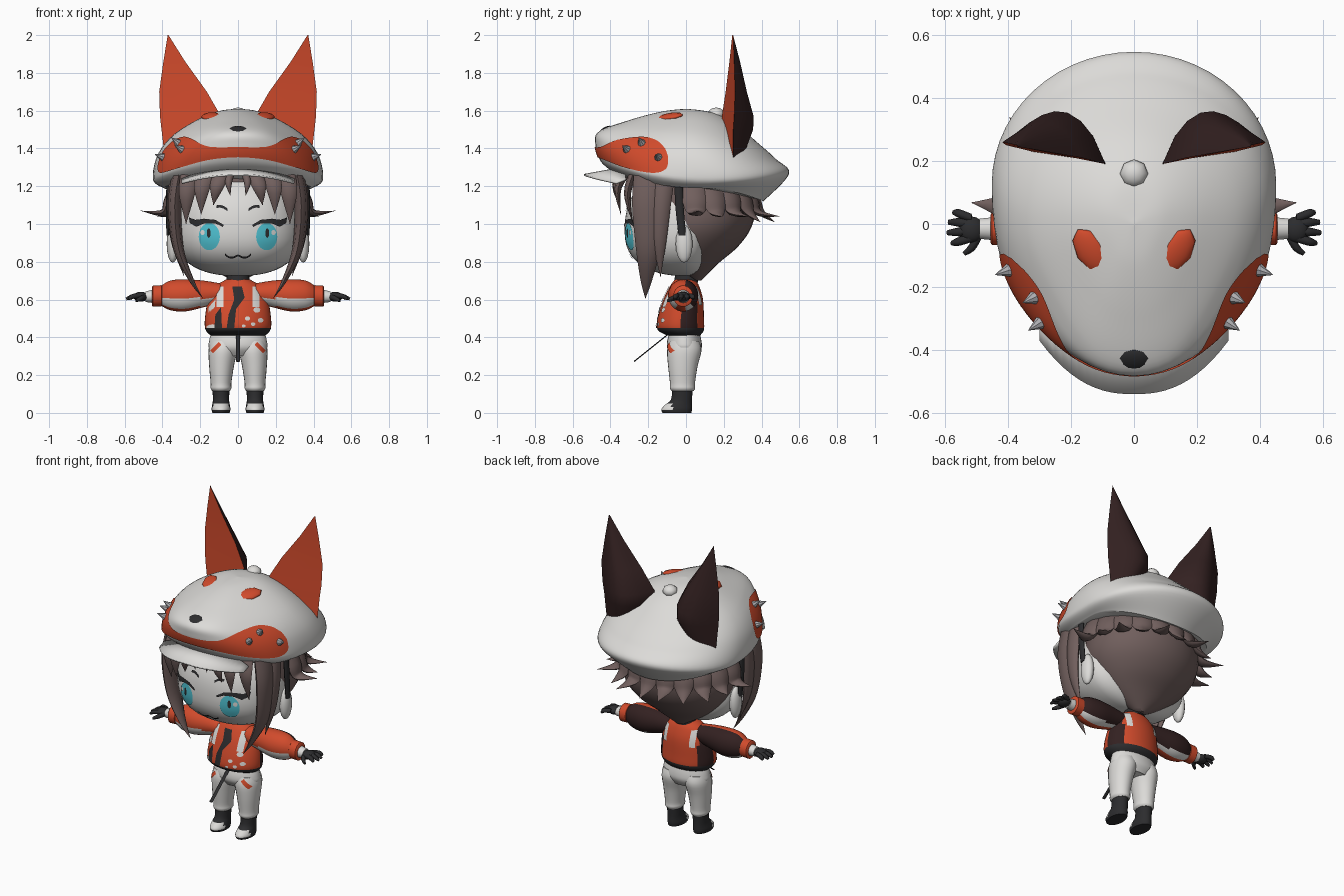
import bpy, bmesh, math
from math import sin, cos, pi, radians
from mathutils import Vector as V

if "Cube" in bpy.data.objects:
    bpy.data.objects.remove(bpy.data.objects["Cube"])

def mat(name, *c):
    m = bpy.data.materials.new(name)
    m.diffuse_color = (*c, 1)
    m.use_nodes = True
    m.node_tree.nodes["Principled BSDF"].inputs["Base Color"].default_value = m.diffuse_color
    return m
WHITE = mat("white", .72, .71, .69)
RED = mat("orange_red", .64, .07, .025)
MAROON = mat("dark_maroon", .033, .015, .015)
HAIR = mat("hair_brown", .165, .115, .11)
BLACK = mat("black", .025, .025, .027)
CYAN = mat("eye_cyan", .08, .55, .66)
SILVER = mat("silver", .42, .42, .44)

# ---- helpers ----
def obj(name, verts, faces, mats, angle=40, rule=None, out=None):
    bm = bmesh.new()
    vs = [bm.verts.new(v) for v in verts]
    for f in faces:
        bm.faces.new([vs[i] for i in f])
    bm.normal_update()
    if out is None:
        bmesh.ops.recalc_face_normals(bm, faces=bm.faces)
    elif sum((f.normal.dot(V(out)) for f in bm.faces)) < 0:
        bmesh.ops.reverse_faces(bm, faces=bm.faces)
    me = bpy.data.meshes.new(name)
    bm.to_mesh(me)
    bm.free()
    mats = mats if isinstance(mats, list) else [mats]
    for m in mats:
        me.materials.append(m)
    for p in me.polygons:
        p.use_smooth = True
        if rule:
            p.material_index = rule(p.center, p.normal)
    me.set_sharp_from_angle(angle=radians(angle))
    o = bpy.data.objects.new(name, me)
    bpy.context.collection.objects.link(o)
    return o

def grid(name, rows, mats, closed=True, **kw):
    """Surface through rows of points; closed rows become a capped loft."""
    n = len(rows[0])
    faces = [(r * n + i, r * n + (i + 1) % n, (r + 1) * n + (i + 1) % n, (r + 1) * n + i)
             for r in range(len(rows) - 1) for i in range(n if closed else n - 1)]
    if closed:
        faces += [tuple(range(n))[::-1], tuple(range((len(rows) - 1) * n, len(rows) * n))]
    return obj(name, [p for r in rows for p in r], faces, mats, **kw)

def mix(a, b, t):
    return tuple(p + (q - p) * t for p, q in zip(a, b))

def spline(P, n=5):
    res = []
    for i in range(len(P) - 1):
        q4 = P[max(i - 1, 0)], P[i], P[i + 1], P[min(i + 2, len(P) - 1)]
        for k in range(n):
            t = k / n
            res.append(tuple(.5 * (2 * b + (c - a) * t + (2 * a - 5 * b + 4 * c - d) * t * t
                       + (3 * b - a - 3 * c + d) * t ** 3) for a, b, c, d in zip(*q4)))
    return res + [tuple(P[-1])]

def ring(z, cx, rx, yf, yb, n=28):
    return [(cx + rx * cos(2 * pi * i / n), (yf + yb) / 2 + (yb - yf) / 2 * sin(2 * pi * i / n), z) for i in range(n)]

def skin(table, side=-1):
    """Front (side -1) or back (side 1) y of a ring loft at (x, z)."""
    T = sorted(spline(table))
    def fn(x, z):
        for a, b in zip(T, T[1:]):
            if a[0] <= z <= b[0]:
                _, cx, rx, yf, yb = mix(a, b, (z - a[0]) / (b[0] - a[0]))
                return (yf + yb) / 2 + side * (yb - yf) / 2 * math.sqrt(max(0, 1 - ((x - cx) / rx) ** 2))
        return 0
    return fn

def patch(name, A, B, fn, m, off=.006, side=-1):
    """Thin plate between two (x, z) outlines, laid on a surface."""
    rows = [[(x, fn(x, z) + side * off, z) for x, z in (mix(a, b, j / 5) for a, b in zip(A, B))] for j in range(6)]
    grid(name, rows, m, closed=False, out=(0, side, 0))

def oval(name, cx, cz, rx, rz, fn, m, off):
    a = [pi * (i + .1) / 14.2 for i in range(15)]
    patch(name, [(cx + rx * cos(t), cz - rz * sin(t)) for t in a],
          [(cx + rx * cos(t), cz + rz * sin(t)) for t in a], fn, m, off)

def stroke(name, pts, w, fn, m, off=.007):
    P = spline(pts, 4)
    patch(name, [(x, z - w) for x, z in P], [(x, z + w) for x, z in P], fn, m, off)

def lock(name, path, widths, wdir, thick, m=HAIR, n=8):
    """Tapered strand with an elliptical section along a path."""
    P = spline([(*p, w) for p, w in zip(path, widths)], 5)
    rows = []
    for i, p in enumerate(P):
        tan = V(P[min(i + 1, len(P) - 1)][:3]) - V(P[max(i - 1, 0)][:3])
        nrm = tan.cross(V(wdir)).normalized()
        w = max(p[3], .001)
        th = thick * w / max(widths)
        rows.append([V(p[:3]) + V(wdir) * w * cos(2 * pi * k / n) + nrm * th * sin(2 * pi * k / n) for k in range(n)])
    grid(name, rows, m, angle=60)

def ball(name, loc, scale, m, rot=(0, 0, 0), seg=16):
    bpy.ops.mesh.primitive_uv_sphere_add(segments=seg, ring_count=max(6, seg // 2), location=loc, rotation=rot)
    o = bpy.context.object
    o.name, o.scale = name, scale
    o.data.materials.append(m)
    bpy.ops.object.shade_smooth_by_angle(angle=radians(50))

# ---- animal cap: levels of (front y, z, back y, z, half width, side z) ----
CAP = spline([(-.38, 1.27, .41, 1.12, .395, 1.19), (-.45, 1.33, .545, 1.265, .45, 1.235),
              (-.48, 1.42, .475, 1.345, .428, 1.36), (-.46, 1.49, .38, 1.43, .35, 1.465),
              (-.30, 1.55, .26, 1.53, .22, 1.55), (-.13, 1.595, .14, 1.59, .10, 1.598),
              (-.003, 1.61, .003, 1.61, .003, 1.61)], 8)
def cap_pt(th, t):
    i = min(int(t * 8), len(CAP) - 2)
    yf, zf, yb, zb, w, zm = mix(CAP[i], CAP[i + 1], t * 8 - i)
    c, cy = cos(th), .42 * yf + .58 * yb
    if c > 0:   # snout: full at the rim, pinched above
        w *= 1 + (.06 - .09 * max(0, min(t - 1, 2))) * sin(2 * th) ** 2
    return V((w * sin(th), cy - (cy - yf if c > 0 else yb - cy) * c, zm + ((zf if c > 0 else zb) - zm) * c * c))
def cap_normal(th, t):
    return (cap_pt(th + .01, t) - cap_pt(th - .01, t)).cross(cap_pt(th, t + .02) - cap_pt(th, t - .02)).normalized()
grid("cap", [[cap_pt(2 * pi * i / 56, k / 8) for i in range(56)] for k in range(49)], WHITE)
BAND = spline([(0, 1.3, 1.85), (20, 1.25, 1.95), (40, 1.1, 2.55), (58, 1.1, 2.85), (68, 1.4, 2.7), (72, 1.9, 2.3)], 6)
BAND = [(-a, l, h) for a, l, h in BAND[:0:-1]] + BAND
grid("cap_red_band", [[cap_pt(radians(a), l + (h - l) * j / 8) + cap_normal(radians(a), l + (h - l) * j / 8) * .005
     for j in range(9)] for a, l, h in BAND], RED, closed=False, out=(0, -1, 0))
ball("cap_button", (0, .16, 1.582), (.045, .045, .035), WHITE, seg=8)
ball("cap_nose", (0, -.43, 1.49), (.056, .045, .02), BLACK, rot=(.6, 0, 0), seg=10)
rows = []
for u in [i / 12 - 1 for i in range(25)]:
    rows.append([(.3 * u, yy, zz - .065 * u * u) for yy, zz in
                 ((-.32, 1.305), (-.54 + .17 * abs(u) ** 2.4, 1.265 + .02 * u * u))])
visor = grid("cap_visor", rows, WHITE, closed=False, out=(0, 0, 1))
visor.modifiers.new("thickness", 'SOLIDIFY').thickness = .01

# ---- head ----
HN = 2.35
def face_y(x, z):
    d = abs(z - .96) / (.235 if z < .96 else .33)
    return -.325 * max(0, 1 - abs(x / .34) ** HN - d ** HN) ** (1 / HN)
rows = []
for j in range(1, 28):
    la = -pi / 2 + pi * j / 28
    row = []
    for i in range(40):
        d = V((cos(la) * cos(2 * pi * i / 40), cos(la) * sin(2 * pi * i / 40), sin(la)))
        ax = (.34, .325 if d.y < 0 else .13, .235 if d.z < 0 else .33)
        row.append(d / sum(abs(q / a) ** HN for q, a in zip(d, ax)) ** (1 / HN) + V((0, 0, .96)))
    rows.append(row)
grid("head", rows, WHITE)
stroke("mouth", [(-.07, .84), (-.05, .825), (-.025, .823), (0, .833), (.025, .823), (.05, .825), (.07, .84)], .005, face_y, BLACK)
grid("back_hair", [ring(z, 0, w, f, b, 32) for z, w, f, b in spline(
    [(.70, .03, .03, .08), (.79, .18, -.07, .17), (.88, .28, -.17, .275), (.98, .34, -.22, .345),
     (1.1, .352, -.23, .37), (1.28, .34, -.22, .36)])], HAIR)

# hair tufts flicking out below the cap
for k in range(-5, 6):
    a = radians(k * 16.5)
    far = .47 + .05 * (k % 2) if k else .47
    d = V((sin(a), cos(a), 0))
    lock("hair_tuft", [d * .3 + V((0, 0, 1.24)), d * .365 + V((0, 0, 1.13)), d * .40 + V((0, 0, 1.06)),
         d * far + V((0, 0, 1.01 + .03 * (k % 2) + .03 * (abs(k) > 3)))], (.075, .07, .045, 0), (cos(a), -sin(a), 0), .03)

for s in (-1, 1):
    # animal ears: flat red front, rounded dark back
    rows = []
    for z, xi, xo, yi, yo, dep in ((1.33, .2, .385, .2, .25, .07), (1.5, .09, .405, .19, .25, .14),
            (1.57, .09, .413, .19, .255, .14), (1.7, .165, .417, .21, .26, .09),
            (1.86, .28, .395, .23, .255, .045), (2.0, .368, .372, .245, .25, .002)):
        rows.append([(s * (xo + (xi - xo) * k / 8), yo + (yi - yo) * k / 8 + dep * abs(sin(pi * (k / 8) ** 1.3)) ** .75, z)
                     for k in range(9)])
    grid("animal_ear", rows, [MAROON, RED], rule=lambda c, n: int(n.y < -.3))
    ball("cap_eye_spot", (s * .138, -.085, 1.567), (.048, .08, .02), RED, rot=(.13, s * .24, -s * .5), seg=8)
    # studs on the red band
    for deg, t in ((66, 1.85), (58, 2.5), (46, 2.05)):
        th = s * radians(deg)
        n = cap_normal(th, t)
        bpy.ops.mesh.primitive_cone_add(vertices=8, radius1=.024, depth=.055, location=cap_pt(th, t) + n * .026,
                                        rotation=n.to_track_quat('Z', 'Y').to_euler())
        bpy.context.object.name = "stud"
        bpy.context.object.data.materials.append(SILVER)
    # face details
    oval("iris", s * .152, .933, .056, .072, face_y, CYAN, .005)
    oval("pupil", s * .155, .952, .01, .025, face_y, BLACK, .009)
    oval("eye_glint", s * .188, .955, .012, .014, face_y, WHITE, .009)
    patch("upper_lash", [(s * x, z) for x, z in ((.08, .985), (.12, 1.003), (.18, 1.003), (.22, .985), (.255, 1.005))],
          [(s * x, z) for x, z in ((.075, .995), (.12, 1.022), (.18, 1.028), (.225, 1.022), (.26, 1.035))], face_y, BLACK, .008)
    stroke("brow", [(s * .055, 1.075), (s * .085, 1.092), (s * .115, 1.092)], .007, face_y, BLACK)
    ball("side_ear", (s * .345, -.01, .895), (.033, .045, .1), WHITE)
    lock("chin_strap", [(s * .365, -.04, 1.25), (s * .37, -.035, 1.1), (s * .368, -.02, .94)], (.022, .022, .02), (0, 1, 0), .012, BLACK)
    # bangs and long side locks
    for path, w in (([(.03, -.3, 1.29), (.05, -.37, 1.22), (.04, -.375, 1.15)], .022),
                    ([(.08, -.3, 1.29), (.11, -.37, 1.2), (.13, -.35, 1.1)], .045),
                    ([(.16, -.3, 1.29), (.19, -.36, 1.19), (.195, -.345, 1.05)], .05),
                    ([(.25, -.27, 1.29), (.27, -.31, 1.16), (.275, -.28, 1.0)], .05)):
        lock("bang", [(s * x, y, z) for x, y, z in path], (w, w * .85, 0), (1, 0, 0), .022)
    lock("side_lock", [(s * .31, -.19, 1.28), (s * .335, -.2, 1.1), (s * .315, -.2, .87), (s * .245, -.21, .7),
         (s * .185, -.215, .605)], (.085, .085, .065, .03, 0), (0, 1, 0), .036)
    lock("side_lock_rear", [(s * .33, -.11, 1.28), (s * .35, -.13, 1.1), (s * .335, -.14, .9), (s * .285, -.135, .72)],
         (.055, .05, .035, 0), (0, 1, 0), .028)

# ---- jacket ----
JACKET = [(.41, 0, .145, -.10, .075), (.44, 0, .172, -.15, .095), (.5, 0, .175, -.15, .095),
          (.6, 0, .158, -.12, .09), (.67, 0, .12, -.085, .07), (.705, 0, .065, -.06, .05)]
jf, jb = skin(JACKET), skin(JACKET, 1)
grid("jacket", [ring(*r, n=40) for r in spline(JACKET)], [RED, BLACK, MAROON],
     rule=lambda c, n: 1 if c.z < .447 else 2 if abs(c.x) > .125 and c.y > -.03 else 0)
grid("neck_collar", [ring(z, 0, r, -r, r) for z, r in ((.69, .065), (.715, .06), (.76, .05))], BLACK)
for n_, A, B, m in (("placket", [(-.03, .67), (-.02, .6), (-.05, .52), (-.06, .45)], [(.02, .67), (.035, .61), (-.01, .55), (-.02, .45)], BLACK),
                    ("white_panel", [(-.168, .45), (-.155, .56)], [(-.125, .45), (-.12, .6)], WHITE),
                    ("dark_panel", [(-.125, .45), (-.12, .52)], [(-.085, .45), (-.09, .56)], BLACK)):
    patch("jacket_" + n_, A, B, jf, m)
for x in (-.095, .095):   # shoulder straps, front and back
    patch("strap_front", [(x - .018, z) for z in (.56, .6, .64, .67)], [(x + .018, z) for z in (.56, .6, .64, .67)], jf, WHITE)
    patch("strap_back", [(x - .016, z) for z in (.57, .6, .64, .67)], [(x + .016, z) for z in (.57, .6, .64, .67)], jb, WHITE, side=1)
for x, z, r in ((.05, .5, .014), (.1, .545, .018), (.12, .49, .015), (.08, .47, .012), (.03, .46, .01)):
    oval("jacket_fleck", x, z, r, r * .8, jf, WHITE, .006)

# ---- arms and hands ----
def tube(name, table, s, mats, **kw):
    grid(name, [[(s * x, -.015 + ry * cos(2 * pi * i / 32), zc + rz * sin(2 * pi * i / 32)) for i in range(32)]
                for x, zc, rz, ry in table], mats, **kw)
def sleeve_rule(c, n):
    a = math.degrees(math.atan2(c.z - .622, -(c.y + .015)))
    return 1 if -60 < a < -12 or -130 < a < -100 else 0 if -101 < a < 105 else 2
for s in (-1, 1):
    tube("sleeve", spline([(.09, .635, .05, .06), (.18, .63, .07, .07), (.28, .622, .085, .08),
         (.36, .622, .078, .07), (.41, .62, .05, .045)]), s, [RED, WHITE, MAROON], rule=sleeve_rule)
    tube("cuff", [(.4, .62, .05, .045), (.405, .62, .056, .052), (.45, .618, .056, .052), (.455, .618, .05, .045)], s, RED)
    tube("wrist", [(.45, .617, .035, .036), (.49, .615, .028, .032)], s, WHITE)
    ball("palm", (s * .515, -.018, .615), (.04, .042, .026), BLACK)
    for y, x in ((-.055, .578), (-.025, .592), (.005, .588), (.033, .572)):
        lock("finger", [(s * .515, y * .7 - .005, .62), (s * .555, y, .617), (s * x, y * 1.1, .603)], (.014, .014, .008), (0, 1, 0), .013, BLACK)
    lock("thumb", [(s * .495, -.04, .612), (s * .515, -.075, .605), (s * .54, -.095, .595)], (.015, .014, .008), (0, 0, 1), .013, BLACK)

# ---- trousers and boots ----
HIPS = [(.30, 0, .10, -.07, .06), (.34, 0, .152, -.098, .082), (.38, 0, .153, -.1, .082), (.43, 0, .14, -.085, .07)]
grid("hips", [ring(*r) for r in spline(HIPS)], WHITE)
for s in (-1, 1):
    LEG = [(.38, s * .076, .07, -.085, .07), (.33, s * .08, .076, -.1, .082), (.25, s * .087, .066, -.095, .062),
           (.16, s * .09, .055, -.085, .048), (.13, s * .09, .055, -.085, .048), (.115, s * .09, .045, -.075, .04)]
    grid("trouser_leg", [ring(*r, n=24) for r in spline(LEG, 4)], WHITE)
    lf, hf = skin(LEG), skin(HIPS)
    patch("pocket_stripe", [mix((s * .088, .36), (s * .132, .315), i / 5) for i in range(6)],
          [mix((s * .102, .375), (s * .146, .33), i / 5) for i in range(6)],
          lambda x, z: min(lf(x, z), hf(x, z)), RED, .005)
    grid("boot", [ring(z, s * .09, rx, f, b, 24) for z, rx, f, b in spline(
        [(0, .046, -.125, .028), (.02, .05, -.13, .032), (.045, .046, -.108, .032), (.07, .043, -.08, .032),
         (.125, .045, -.072, .035)], 4)], [BLACK, WHITE], rule=lambda c, n: int(c.y < -.075 and .012 < c.z < .052))
# belt tail sticking out at the front
lock("belt_tail", [(0, -.09, .42), (0, -.19, .34), (0, -.275, .272)], (.011, .011, .011), (1, 0, 0), .003, BLACK)
